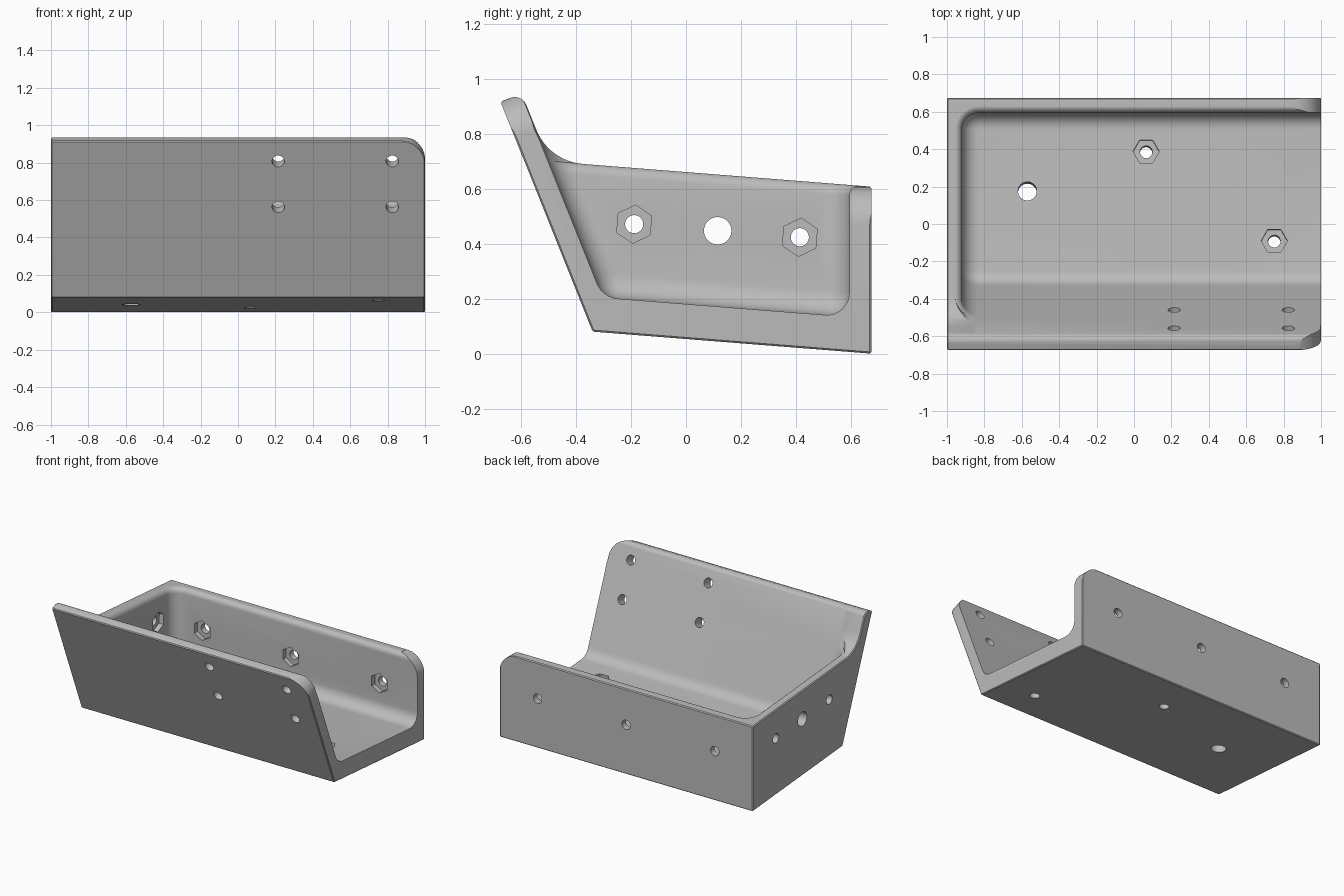
import bpy, bmesh
from math import sin, cos, pi, sqrt, atan2
from mathutils import Matrix, Vector

if "Cube" in bpy.data.objects:
    bpy.data.objects.remove(bpy.data.objects["Cube"])

# Tray frame: x along the length, v along the sloping floor, h square to the floor
FLOOR_DIR = Vector((0, 1.015, -0.08)).normalized()
X = Vector((1, 0, 0))
V = Vector((0, 1, 0))
H = Vector((0, 0, 1))


def axes(origin, ex, ey, ez):
    m = Matrix((ex, ey, ez)).transposed().to_4x4()
    m.translation = origin
    return m


TRAY = axes(Vector((0, -0.34, 0.08)), X, FLOOR_DIR, X.cross(FLOOR_DIR))

WALL = 0.08                       # wall thickness
FLOOR = 0.127                     # floor thickness
RIM = 0.606                       # height of the end and back walls
LENGTH = 1.018                    # floor depth
BACK_LEAN = 0.079
FRONT_TOP = Vector((0, -0.40, 0.808))
LEAN = 0.40 / 0.808
S = sqrt(1 + LEAN ** 2)
FRONT_IN = Vector((0, 1, LEAN)) / S
FRONT_UP = Vector((0, -LEAN, 1)) / S
BACK_OUT = Vector((0, 1, BACK_LEAN)).normalized()
BACK_UP = Vector((0, -BACK_LEAN, 1)).normalized()


def arc(cx, cy, r, a0, a1, n=8):
    return [(cx + r * cos(a0 + (a1 - a0) * i / n),
             cy + r * sin(a0 + (a1 - a0) * i / n)) for i in range(n + 1)]


def circle(r, n):
    return arc(0, 0, r, 0, 2 * pi, n)[:-1]


def front_inner(h, thick=WALL):
    return thick * S - LEAN * h


def loft(bm, rings):
    rows = [[bm.verts.new(p) for p in ring] for ring in rings]
    n = len(rows[0])
    for a, b in zip(rows, rows[1:]):
        for i in range(n):
            j = (i + 1) % n
            bm.faces.new((a[i], a[j], b[j], b[i]))
    bm.faces.new(rows[0][::-1])
    bm.faces.new(rows[-1])


def prism(bm, pts, m, z0, z1):
    loft(bm, [[m @ Vector((a, b, z)) for a, b in pts] for z in (z0, z1)])


def finish(name, bm):
    bmesh.ops.recalc_face_normals(bm, faces=bm.faces)
    bm.transform(TRAY)
    mesh = bpy.data.meshes.new(name)
    bm.to_mesh(mesh)
    bm.free()
    ob = bpy.data.objects.new(name, mesh)
    bpy.context.collection.objects.link(ob)
    return ob


# Outer body: side profile pulled along the length
thick = WALL + 0.003
lean_angle = atan2(LEAN, 1)
fillet, lip = 0.2, 0.045
centre = FRONT_TOP + FRONT_IN * (thick - lip) - FRONT_UP * lip
profile = [(0, 0), (LENGTH, 0), (LENGTH - BACK_LEAN * RIM, RIM)]
profile += arc(front_inner(RIM + fillet, thick) + fillet * S, RIM + fillet, fillet,
               -pi / 2, lean_angle - pi, 12)
profile += arc(centre.y, centre.z, lip, lean_angle, lean_angle + pi / 2)
profile.append((FRONT_TOP.y, FRONT_TOP.z))
bm = bmesh.new()
prism(bm, profile, axes(Vector(), V, H, X), -1, 1)
tray = finish("tray_body", bm)

# Cavity: stacked rounded outlines with a floor fillet and a flared rim
r, flare = 0.09, 0.04
layers = []
for i in range(9):
    a = pi / 2 * i / 8
    layers.append((FLOOR + r * (1 - cos(a)), r * (1 - sin(a))))
for i in range(7):
    a = pi / 2 * i / 6
    layers.append((RIM + 0.001 - flare * (1 - sin(a)), -flare * (1 - cos(a))))
layers.append((1.2, -flare))
rings = []
for h, inset in layers:
    rise = h - FLOOR
    v0 = front_inner(h)
    if rise < r * (1 - LEAN / S):
        v0 = front_inner(FLOOR + r) + r * S - sqrt(max(0, r * r - (r - rise) ** 2))
    v1 = LENGTH - WALL - BACK_LEAN * h - inset
    x0 = -1 + WALL + inset
    rc = max(0.01, r - inset)
    outline = [(1.2, v0), (1.2, v1)]
    outline += arc(x0 + rc, v1 - rc, rc, pi / 2, pi)
    outline += arc(x0 + rc, v0 + rc, rc, pi, 1.5 * pi)
    rings.append([(x, v, h) for x, v in outline])
bm = bmesh.new()
loft(bm, rings)
cavity = finish("cavity_cutter", bm)

# Rounded upper corners of the front and back walls at the open end
bm = bmesh.new()
R = 0.14
corner = arc(-R, -R, R, 0, pi / 2, 12) + [(-R, 0.1), (0.1, 0.1), (0.1, -R)]
back_top = Vector((1, LENGTH - BACK_LEAN * RIM, RIM))
for origin, up in ((FRONT_TOP + X, FRONT_UP), (back_top, BACK_UP)):
    prism(bm, corner, axes(origin, X, up, X.cross(up)), -0.2, 0.2)
corners = finish("corner_cutter", bm)

# Bolt holes and hexagonal nut pockets: inner point, point direction, drill axis, kind
SMALL, BIG, NUT = 0.033, 0.05, 0.07
holes = []
for x in (0.215, 0.825):
    for s in (0.577, 0.869):
        holes.append((X * x + FRONT_TOP * s + FRONT_IN * WALL, X, -FRONT_IN, SMALL, False))
for x, v, rad in ((-0.57, 0.507, BIG), (0.065, 0.72, SMALL), (0.75, 0.241, SMALL)):
    holes.append((Vector((x, v, FLOOR)), X, -H, rad, rad == SMALL))
for v, rad in ((0.12, SMALL), (0.425, BIG), (0.725, SMALL)):
    holes.append((Vector((-1 + WALL, v, 0.402)), H, -X, rad, rad == SMALL))
for x in (-0.7, 0, 0.7):
    p = Vector((x, LENGTH - WALL - BACK_LEAN * 0.345, 0.345))
    holes.append((p, BACK_UP, BACK_OUT, SMALL, True))
bm_holes, bm_nuts = bmesh.new(), bmesh.new()
for p, ex, axis, rad, nut in holes:
    m = axes(p, ex, axis.cross(ex), axis)
    prism(bm_holes, circle(rad, 32), m, -0.05, 0.2)
    if nut:
        prism(bm_nuts, circle(NUT, 6), m, -0.05, 0.035)
bolt_holes = finish("bolt_hole_cutter", bm_holes)
nut_pockets = finish("nut_pocket_cutter", bm_nuts)

# Small edge break, then all cuts
bpy.ops.object.select_all(action='DESELECT')
bpy.context.view_layer.objects.active = tray
tray.select_set(True)
bevel = tray.modifiers.new("edge_break", 'BEVEL')
bevel.width = 0.006
bevel.segments = 1
bevel.limit_method = 'ANGLE'
bevel.angle_limit = 0.7
bevel.use_clamp_overlap = False
bpy.ops.object.modifier_apply(modifier=bevel.name)
for cutter in (cavity, corners, bolt_holes, nut_pockets):
    cutter.hide_render = True
    cut = tray.modifiers.new("cut", 'BOOLEAN')
    cut.operation = 'DIFFERENCE'
    cut.solver = 'EXACT'
    cut.object = cutter
    bpy.ops.object.modifier_apply(modifier=cut.name)
    bpy.data.objects.remove(cutter)

# Plain grey finish
grey = bpy.data.materials.new("plain_grey")
grey.use_nodes = True
colour = (0.5, 0.5, 0.5, 1)
grey.diffuse_color = colour
grey.node_tree.nodes["Principled BSDF"].inputs["Base Color"].default_value = colour
tray.data.materials.clear()
tray.data.materials.append(grey)
for poly in tray.data.polygons:
    poly.material_index = 0
bpy.ops.object.shade_smooth_by_angle(angle=0.5)
